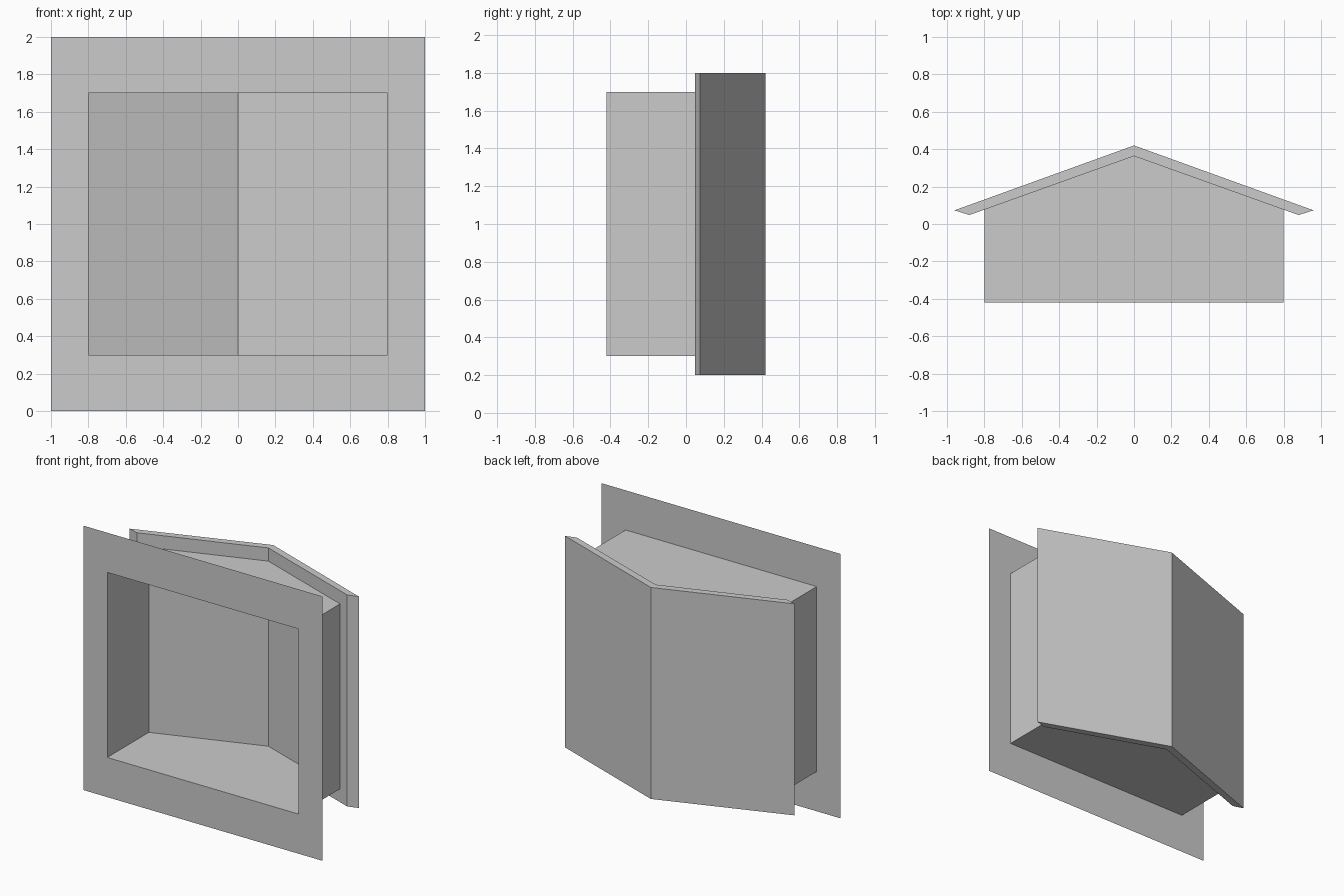
import bpy
import bmesh

if "Cube" in bpy.data.objects:
    bpy.data.objects.remove(bpy.data.objects["Cube"])

FRONT = -0.42            # plane of the wall sheet
RIDGE, EAVE = 0.363, 0.077   # inner roof depth at the centre and at the side walls


def finish(name, bm):
    mesh = bpy.data.meshes.new(name)
    bm.to_mesh(mesh)
    bm.free()
    obj = bpy.data.objects.new(name, mesh)
    bpy.context.collection.objects.link(obj)
    return obj


def extrude_profile(name, profile, z0, z1, caps=True, skip=()):
    """Raise an (x, y) outline from z0 to z1; skip leaves chosen sides open."""
    bm = bmesh.new()
    low = [bm.verts.new((x, y, z0)) for x, y in profile]
    high = [bm.verts.new((x, y, z1)) for x, y in profile]
    n = len(profile)
    for i in range(n):
        j = (i + 1) % n
        if i not in skip:
            bm.faces.new((low[i], low[j], high[j], high[i]))
    if caps:
        bm.faces.new(low[::-1])
        bm.faces.new(high)
    return finish(name, bm)


# Thin square wall sheet with a square opening
bm = bmesh.new()


def rectangle(half_width, z0, z1):
    return [bm.verts.new((x, FRONT, z)) for x, z in
            ((-half_width, z0), (half_width, z0), (half_width, z1), (-half_width, z1))]


outer, inner = rectangle(1.0, 0.0, 2.0), rectangle(0.8, 0.3, 1.7)
for i in range(4):
    j = (i + 1) % 4
    bm.faces.new((outer[i], outer[j], inner[j], inner[i]))
finish("front_wall", bm)

# Hollow niche: floor, ceiling and two sides; the roof closes its back
extrude_profile("niche", [(-0.8, FRONT), (0.8, FRONT), (0.8, EAVE),
                          (0, RIDGE), (-0.8, EAVE)], 0.3, 1.7, skip=(0, 2, 3))

# Folded roof slab with slanted eave ends
extrude_profile("roof", [(-0.96, 0.073), (-0.88, 0.048), (0, RIDGE),
                         (0.88, 0.048), (0.96, 0.073), (0, 0.42)], 0.2, 1.8)
